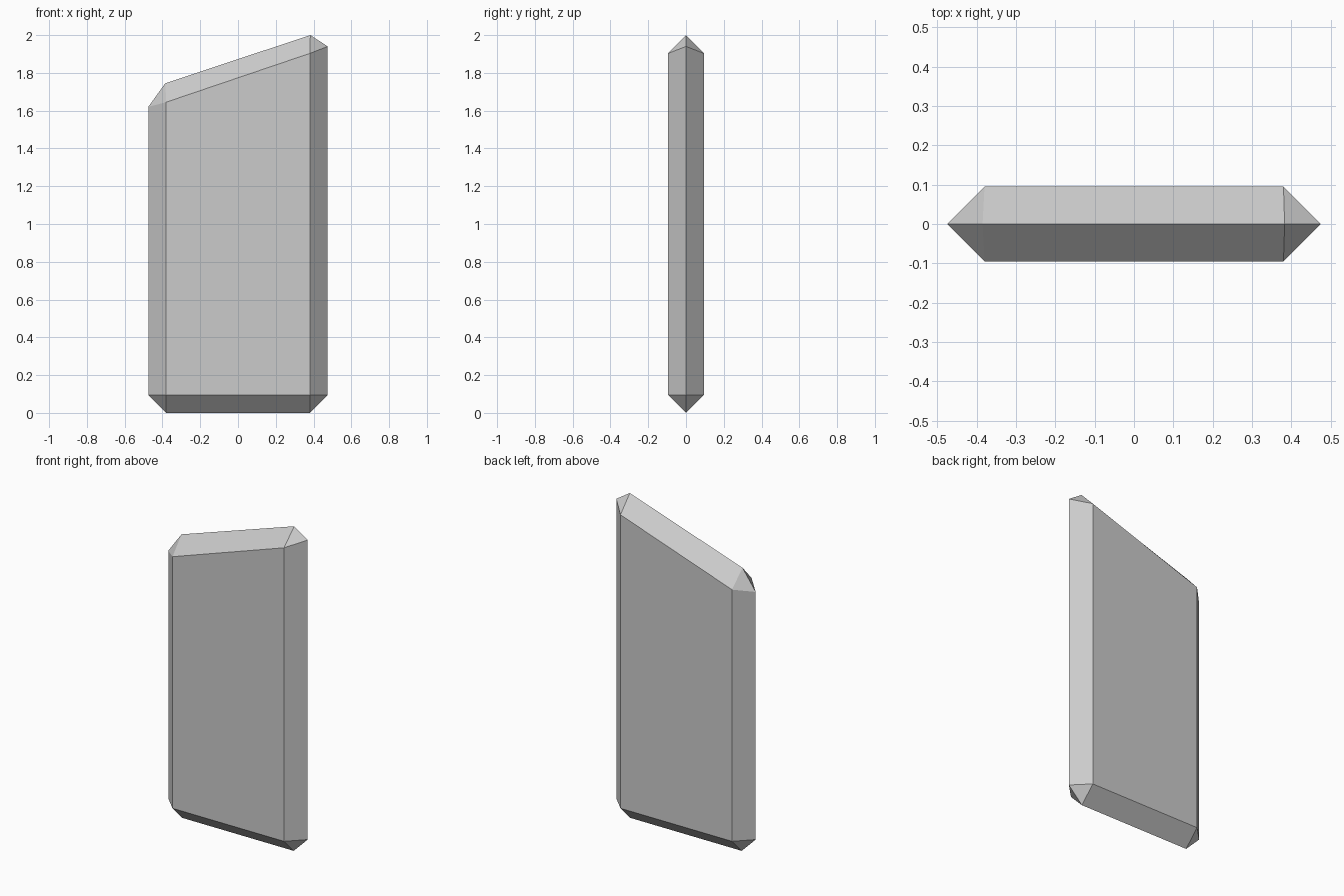
import bpy
import bmesh

if "Cube" in bpy.data.objects:
    bpy.data.objects.remove(bpy.data.objects["Cube"])

HALF_DEPTH = 0.095

# Mid-plane outline (x, z): two points per chamfered corner, counter-clockwise
rim = [(-0.38, 0), (0.38, 0), (0.475, 0.095), (0.475, 1.94),
       (0.383, 2.0), (-0.385, 1.745), (-0.475, 1.62), (-0.475, 0.095)]
# Corners of the flat broad face (x, z), same order
panel = [(-0.38, 0.095), (0.38, 0.095), (0.38, 1.903), (-0.38, 1.645)]

bm = bmesh.new()
ridge = [bm.verts.new((x, 0, z)) for x, z in rim]

# Front and back: broad face, edge bevels and corner triangles
for side in (-1, 1):
    face = [bm.verts.new((x, side * HALF_DEPTH, z)) for x, z in panel]
    bm.faces.new(face)
    for i in range(4):
        a, b = ridge[2 * i], ridge[2 * i + 1]
        bm.faces.new((a, b, face[(i + 1) % 4], face[i]))
        bm.faces.new((ridge[2 * i - 1], a, face[i]))

bmesh.ops.recalc_face_normals(bm, faces=bm.faces)
mesh = bpy.data.meshes.new("bevelled_slab")
bm.to_mesh(mesh)
bm.free()
slab = bpy.data.objects.new("bevelled_slab", mesh)
bpy.context.collection.objects.link(slab)
